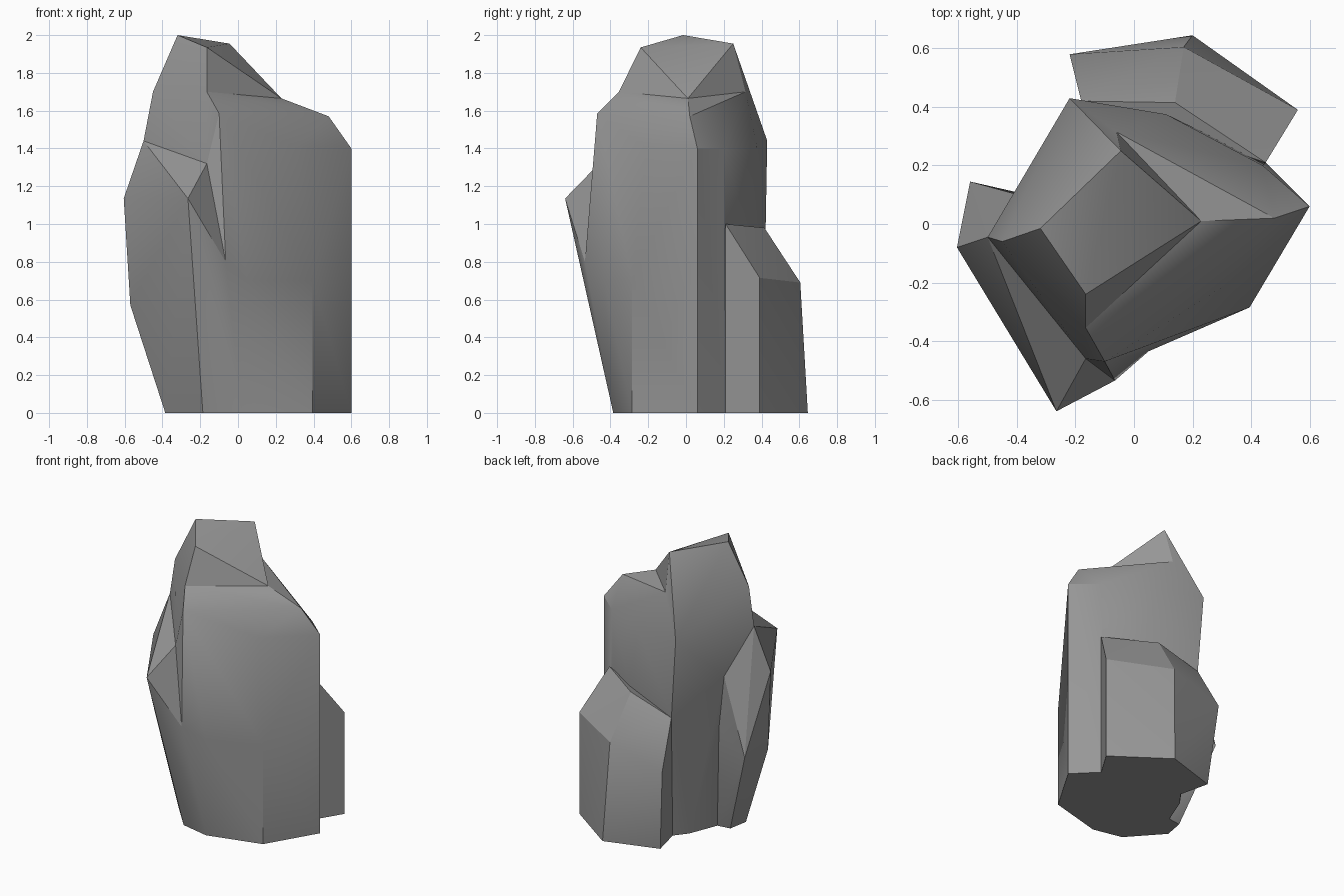
import bpy
import bmesh
import math

cube = bpy.data.objects.get("Cube")
if cube:
    bpy.data.objects.remove(cube, do_unlink=True)

# Single stone colour
stone = bpy.data.materials.new("stone_grey")
stone.use_nodes = True
grey = (0.31, 0.31, 0.31, 1)
stone.diffuse_color = grey
stone.node_tree.nodes["Principled BSDF"].inputs["Base Color"].default_value = grey


def chunk(name, *point_groups):
    """Chiselled block: the convex hull of a few corner points."""
    mesh = bpy.data.meshes.new(name)
    bm = bmesh.new()
    for group in point_groups:
        for corner in group:
            bm.verts.new(corner)
    result = bmesh.ops.convex_hull(bm, input=bm.verts)
    loose = set(result["geom_interior"]) | set(result["geom_unused"])
    bmesh.ops.delete(bm, geom=[v for v in loose if isinstance(v, bmesh.types.BMVert)], context="VERTS")
    bmesh.ops.dissolve_limit(bm, angle_limit=math.radians(1), verts=bm.verts, edges=bm.edges)
    bmesh.ops.recalc_face_normals(bm, faces=bm.faces)
    bm.to_mesh(mesh)
    bm.free()
    mesh.materials.append(stone)
    obj = bpy.data.objects.new(name, mesh)
    bpy.context.collection.objects.link(obj)
    return obj


# Corners shared by neighbouring chunks
saddle = [(0.23, 0.01, 1.665), (-0.06, 0.315, 1.7), (-0.165, -0.355, 1.7)]
brow = [(-0.1, -0.47, 1.585)]
back_corner = [(-0.22, 0.43, 1.44)]
left_corner = [(-0.5, -0.045, 1.44)]
notch = [(-0.165, -0.46, 1.32)]
groove = [(-0.36, 0.09, 1.1)]
groove_foot = [(-0.275, 0.08, 0.75), (-0.268, 0.033, 0)]
bulge = [(-0.065, -0.535, 0.8)]
front_foot = [(0.02, -0.385, 0), (-0.186, -0.34, 0)]
front_panel = [(0.05, -0.435, 0.7)]

# Main column with its sloping shoulder
trunk = chunk(
    "rock", saddle, brow, back_corner, notch, groove, groove_foot, front_foot, front_panel,
    [(0.48, 0.02, 1.57), (0.6, 0.06, 1.4), (0.31, -0.21, 1.405), (0.11, 0.375, 1.41)],
    [(0.44, 0.2, 1.4), (0.395, -0.285, 0.7), (0.395, -0.285, 0), (0.6, 0.06, 0)],
    [(0.45, 0.21, 0), (-0.12, 0.32, 0), (-0.19, 0.23, 0), (-0.18, 0.42, 0.885)],
)

# Leaning peak
crown = chunk(
    "crown", saddle, back_corner, left_corner, notch, groove,
    [(-0.32, -0.015, 2), (-0.165, -0.24, 1.935), (-0.045, 0.25, 1.955)],
    [(-0.45, -0.06, 1.7), (0.1, 0.1, 1.3)],
)

# Swelling between the brow and the front foot
buttress = chunk(
    "buttress", brow, notch, bulge, front_foot, front_panel, [(0, 0, 1.2), (0, 0, 0)],
)

# Pointed spur along the left-front side
spur = chunk(
    "spur", left_corner, notch, groove, groove_foot, bulge, front_foot,
    [(-0.265, -0.64, 1.135), (-0.605, -0.08, 1.135), (-0.56, 0, 1.03)],
    [(-0.56, 0.145, 0.6), (-0.57, -0.1, 0.57), (-0.36, 0.02, 0), (-0.385, -0.118, 0)],
)

# Low slab leaning on the back
slab = chunk(
    "slab",
    [(0.45, 0.21, 1), (0.56, 0.39, 0.715), (0.17, 0.605, 0.69), (-0.22, 0.58, 0.575)],
    [(0.14, 0.415, 0.98), (-0.18, 0.42, 0.885), (0.45, 0.21, 0), (0.56, 0.39, 0)],
    [(0.2, 0.645, 0), (-0.17, 0.53, 0), (-0.12, 0.32, 0), (0.1, 0.1, 0)],
)

# Fuse everything into one stone
bpy.ops.object.select_all(action="DESELECT")
trunk.select_set(True)
bpy.context.view_layer.objects.active = trunk
for part in (crown, buttress, spur, slab):
    union = trunk.modifiers.new("union", "BOOLEAN")
    union.operation = "UNION"
    union.solver = "EXACT"
    union.object = part
    bpy.ops.object.modifier_apply(modifier=union.name)
    bpy.data.objects.remove(part, do_unlink=True)

bpy.ops.object.shade_smooth_by_angle(angle=math.radians(28))
